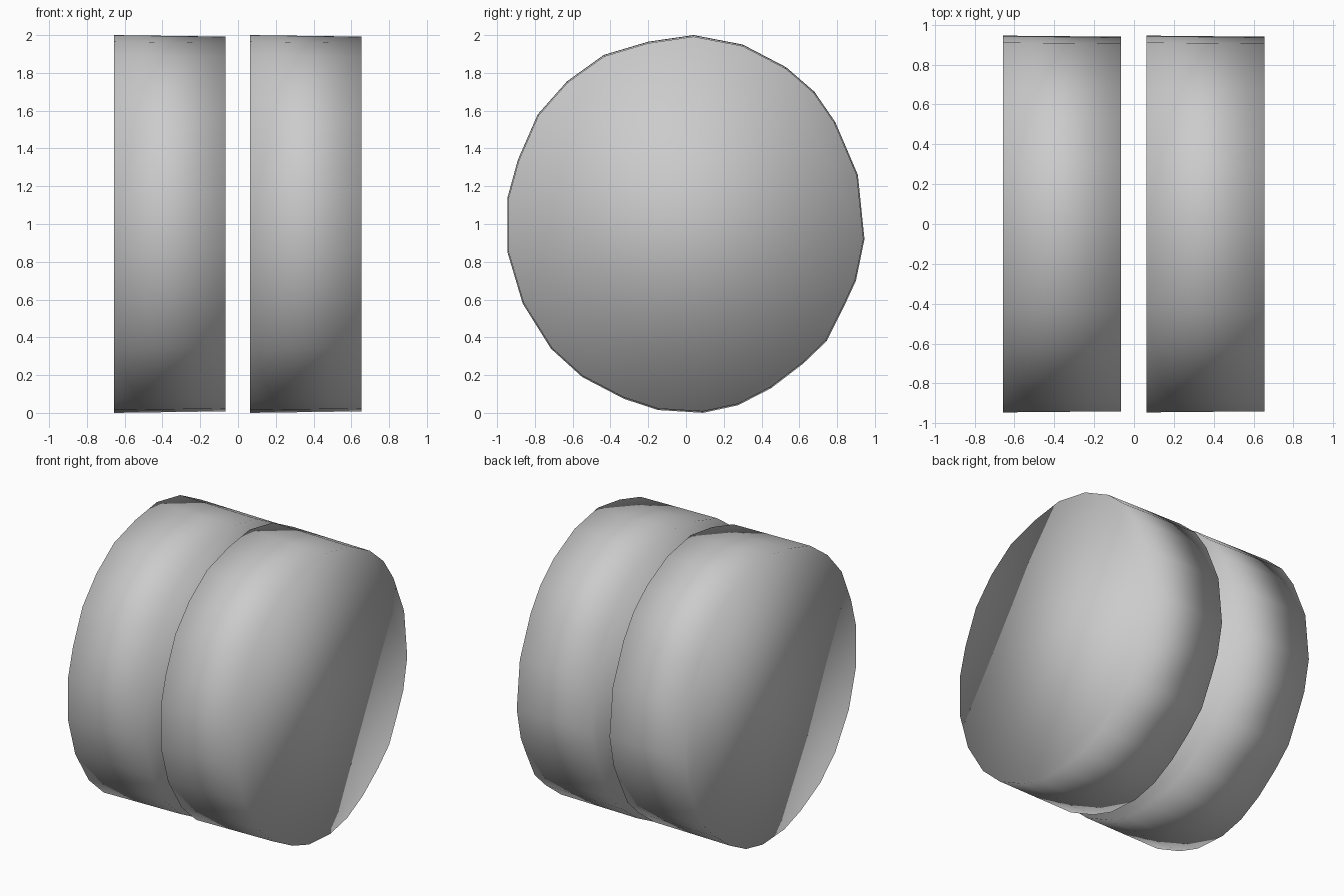
import bpy, bmesh

if "Cube" in bpy.data.objects:
    bpy.data.objects.remove(bpy.data.objects["Cube"])

# Slightly uneven round outline (y, z), shared by both drums
OUTLINE = [(0.04, 2.0), (0.30, 1.95), (0.53, 1.83), (0.68, 1.70), (0.79, 1.54),
           (0.91, 1.26), (0.945, 0.92), (0.90, 0.70), (0.84, 0.57), (0.745, 0.38),
           (0.62, 0.26), (0.45, 0.13), (0.275, 0.04), (0.09, 0.0), (-0.15, 0.015),
           (-0.33, 0.075), (-0.55, 0.19), (-0.715, 0.34), (-0.865, 0.58),
           (-0.945, 0.85), (-0.945, 1.14), (-0.89, 1.34), (-0.785, 1.58),
           (-0.63, 1.755), (-0.435, 1.895), (-0.20, 1.965)]


def drum(name, x0, x1):
    """Solid drum along x, a touch narrower at its right end."""
    bm = bmesh.new()
    left = [bm.verts.new((x0, y, z)) for y, z in OUTLINE]
    right = [bm.verts.new((x1, y * 0.994, 1 + (z - 1) * 0.992)) for y, z in OUTLINE]
    n = len(OUTLINE)
    for i in range(n):
        j = (i + 1) % n
        bm.faces.new((left[i], left[j], right[j], right[i]))
    bm.faces.new(left)
    bm.faces.new(right[::-1])
    bmesh.ops.recalc_face_normals(bm, faces=bm.faces)
    for f in bm.faces:
        f.smooth = True
    mesh = bpy.data.meshes.new(name)
    bm.to_mesh(mesh)
    bm.free()
    bpy.context.collection.objects.link(bpy.data.objects.new(name, mesh))


# Two matching drums side by side
drum("left_drum", -0.657, -0.065)
drum("right_drum", 0.063, 0.655)
